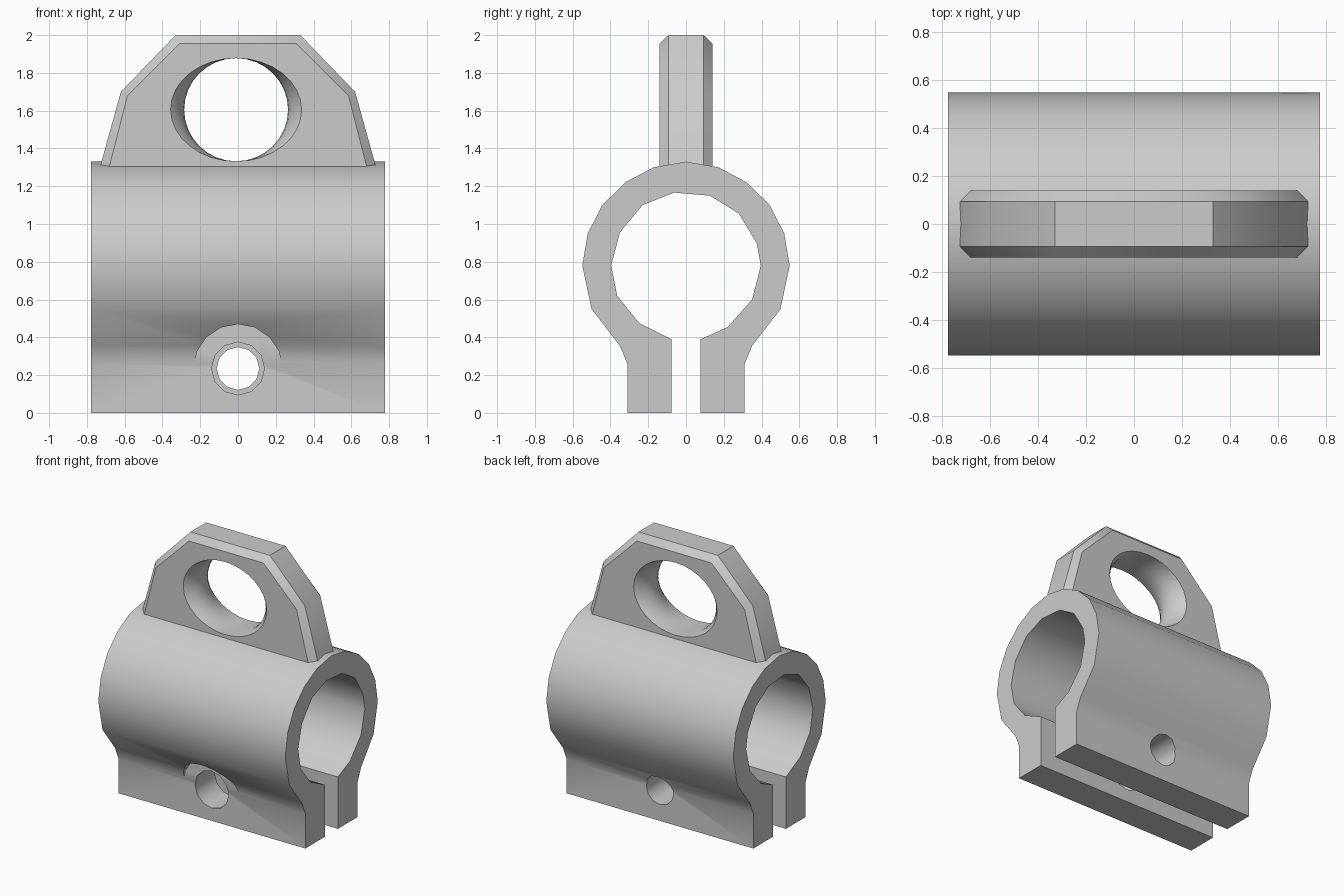
import bpy, bmesh, math

cube = bpy.data.objects.get("Cube")
if cube:
    bpy.data.objects.remove(cube, do_unlink=True)

grey = bpy.data.materials.new("plain grey")
grey.use_nodes = True
grey.diffuse_color = (0.6, 0.6, 0.6, 1)
grey.node_tree.nodes["Principled BSDF"].inputs["Base Color"].default_value = (0.6, 0.6, 0.6, 1)


def loft(name, rings):
    """Closed solid through rings of matching points, capped at both ends."""
    bm = bmesh.new()
    loops = [[bm.verts.new(p) for p in ring] for ring in rings]
    n = len(loops[0])
    for a, b in zip(loops, loops[1:]):
        for i in range(n):
            j = (i + 1) % n
            bm.faces.new((a[i], a[j], b[j], b[i]))
    bm.faces.new(loops[0][::-1])
    bm.faces.new(loops[-1])
    bmesh.ops.recalc_face_normals(bm, faces=bm.faces)
    mesh = bpy.data.meshes.new(name)
    bm.to_mesh(mesh)
    bm.free()
    mesh.materials.append(grey)
    ob = bpy.data.objects.new(name, mesh)
    bpy.context.collection.objects.link(ob)
    return ob


def ellipse(cx, cz, rx, rz, y, n):
    return [(cx + rx * math.sin(2 * math.pi * i / n), y,
             cz + rz * math.cos(2 * math.pi * i / n)) for i in range(n)]


def cut(ob, cutter):
    """Subtract the cutter, bake the result and drop the cutter."""
    cutter.hide_render = True
    mod = ob.modifiers.new("cut", 'BOOLEAN')
    mod.operation = 'DIFFERENCE'
    mod.solver = 'EXACT'
    mod.object = cutter
    deps = bpy.context.evaluated_depsgraph_get()
    mesh = bpy.data.meshes.new_from_object(ob.evaluated_get(deps))
    ob.modifiers.clear()
    ob.data = mesh
    bpy.data.objects.remove(cutter, do_unlink=True)


def smooth(ob):
    bpy.ops.object.select_all(action='DESELECT')
    ob.select_set(True)
    bpy.context.view_layer.objects.active = ob
    bpy.ops.object.shade_smooth_by_angle(angle=math.radians(40))


# Clamp: split ring with two legs, swept along x
outer = [(-0.31, 0), (-0.31, 0.26), (-0.35, 0.355), (-0.5, 0.55), (-0.549, 0.78),
         (-0.52, 0.95), (-0.443, 1.10), (-0.322, 1.22), (-0.172, 1.30), (0, 1.33)]
outer += [(-y, z) for y, z in outer[-2::-1]]
bore = [(0.077, 0), (0.077, 0.39), (0.22, 0.454), (0.35, 0.6), (0.396, 0.78), (0.375, 0.897),
        (0.28, 1.055), (0.127, 1.15), (-0.063, 1.166), (-0.23, 1.10), (-0.35, 0.955),
        (-0.396, 0.78), (-0.364, 0.62), (-0.248, 0.475), (-0.077, 0.39), (-0.077, 0)]
section = outer + bore
clamp = loft("split_clamp", [[(x, y, z) for y, z in section] for x in (-0.777, 0.777)])

# Bolt holes in the legs and the round bolt seat on the front
for name, radius, y0, y1, sides in (("front_bolt_hole", 0.14, -0.7, 0, 12),
                                    ("back_bolt_hole", 0.113, 0, 0.7, 12),
                                    ("bolt_seat", 0.235, -0.8, -0.315, 16)):
    cut(clamp, loft(name, [ellipse(0, 0.235, radius, radius, y, sides) for y in (y0, y1)]))
smooth(clamp)

# Lug: bevelled plate standing on the ring
rim = [(0.745, 1.25), (0.62, 1.70), (0.33, 2.0)]
face = [(0.695, 1.25), (0.585, 1.68), (0.31, 1.955)]


def plate(half, y):
    return [(x, y, z) for x, z in half + [(-x, z) for x, z in half[::-1]]]


lug = loft("lug", [plate(face, -0.14), plate(rim, -0.093), plate(rim, 0.093), plate(face, 0.14)])

# Eye: waisted opening, wider sideways at both faces
depths = [-0.16 + 0.04 * i for i in range(9)]
cut(lug, loft("eye", [ellipse(-0.01, 1.605, 0.275 + 3.6 * y * y, 0.273, y, 32) for y in depths]))
smooth(lug)
